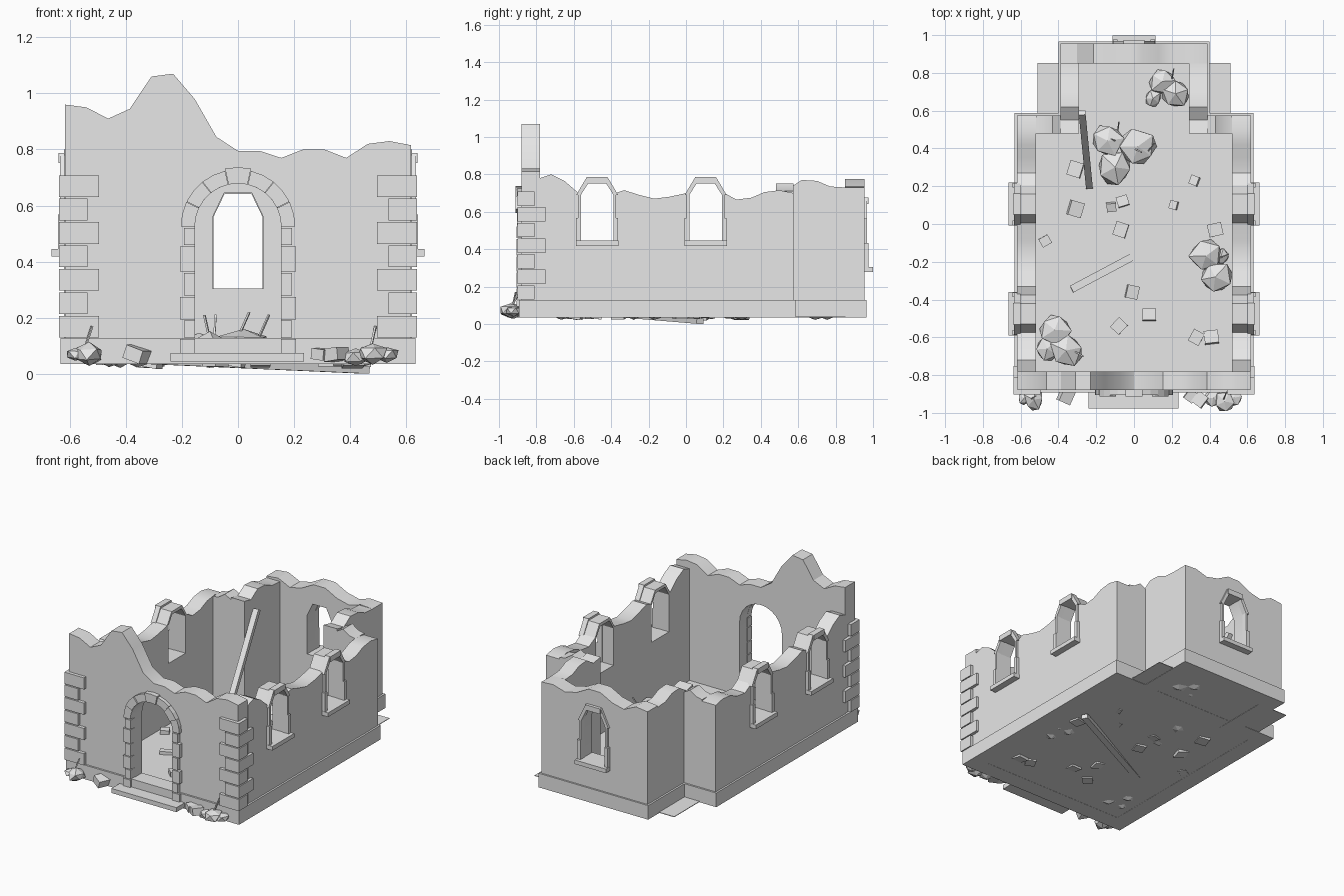
import bpy, bmesh, math, random
from mathutils import Vector, Matrix

if "Cube" in bpy.data.objects:
    bpy.data.objects.remove(bpy.data.objects["Cube"])

random.seed(4)
stone = bpy.data.materials.new("pale_grey_stone")
stone.diffuse_color = (0.8, 0.8, 0.8, 1)
stone.use_nodes = True
stone.node_tree.nodes["Principled BSDF"].inputs["Base Color"].default_value = stone.diffuse_color


def finish(name, bm, smooth=False):
    bmesh.ops.recalc_face_normals(bm, faces=bm.faces[:])
    me = bpy.data.meshes.new(name)
    bm.to_mesh(me)
    bm.free()
    me.materials.append(stone)
    ob = bpy.data.objects.new(name, me)
    bpy.context.collection.objects.link(ob)
    if smooth:
        me.shade_smooth()
        me.set_sharp_from_angle(angle=math.radians(30))
    return ob


def add_prism(bm, pts, axis, a, b):
    # outline (horizontal, z) extruded along x or y from a to b
    def pos(p, d):
        return (p[0], d, p[1]) if axis == 'y' else (d, p[0], p[1])
    lo = [bm.verts.new(pos(p, a)) for p in pts]
    hi = [bm.verts.new(pos(p, b)) for p in pts]
    bm.faces.new(lo)
    bm.faces.new(hi[::-1])
    for i in range(len(pts)):
        j = (i + 1) % len(pts)
        bm.faces.new((lo[i], lo[j], hi[j], hi[i]))


def add_box(bm, x0, x1, y0, y1, z0, z1):
    add_prism(bm, [(x0, z0), (x1, z0), (x1, z1), (x0, z1)], 'y', y0, y1)


def wall(name, axis, tops, a, b, cuts=()):
    # broken wall: ragged top, then openings cut through
    bm = bmesh.new()
    add_prism(bm, [(tops[0][0], BASE)] + tops + [(tops[-1][0], BASE)], axis, a, b)
    ob = finish(name, bm)
    for outline in cuts:
        cb = bmesh.new()
        add_prism(cb, outline, axis, min(a, b) - 0.1, max(a, b) + 0.1)
        cutter = finish("opening_cutter", cb)
        cutter.hide_render = True
        mod = ob.modifiers.new("opening", 'BOOLEAN')
        mod.object, mod.operation, mod.solver = cutter, 'DIFFERENCE', 'EXACT'
        bpy.context.view_layer.objects.active = ob
        bpy.ops.object.modifier_apply(modifier=mod.name)
        bpy.data.objects.remove(cutter)
    ob.data.shade_smooth()
    ob.data.set_sharp_from_angle(angle=math.radians(30))
    return ob


def even(x0, x1, heights):
    n = len(heights) - 1
    return [(x0 + (x1 - x0) * i / n, h) for i, h in enumerate(heights)]


BASE = 0.035
WIN_Y = (-0.475, 0.105)

# front wall with arched doorway
arch = [(0.155 * math.cos(t * math.pi / 12), 0.525 + 0.155 * math.sin(t * math.pi / 12))
        for t in range(13)]
door = [(-0.155, 0.125), (0.155, 0.125)] + arch
front = even(-0.617, 0.617, [.96, .95, .91, .945, 1.06, 1.07, .98, .845, .795,
                             .795, .77, .80, .80, .77, .82, .83, .815])
wall("front_wall", 'y', front, -0.88, -0.78, [door])


# side walls of the main room, each with two windows
def window_outline(c, w, z0, spring, top):
    return [(c - w, z0), (c + w, z0), (c + w, spring), (c + w * .55, top),
            (c - w * .55, top), (c - w, spring)]


def peak(c):
    return [(c - .1, .70), (c - .055, .775), (c + .055, .775), (c + .1, .70)]


side = ([(-.78, .78), (-.72, .80), (-.65, .765)] + peak(WIN_Y[0]) +
        [(-.33, .715), (-.25, .69), (-.17, .67), (-.09, .68)] + peak(WIN_Y[1]) +
        [(.27, .665), (.35, .675), (.42, .705), (.5, .715), (.575, .70)])
holes = [window_outline(c, .09, .445, .69, .755) for c in WIN_Y]
chancel = [(.48, .74), (.55, .725), (.62, .77), (.70, .765), (.77, .735), (.85, .73)]
for s, tag in ((1, "right"), (-1, "left")):
    wall(tag + "_side_wall", 'x', side, s * .52, s * .62, holes)
    wall(tag + "_chancel_wall", 'x', chancel, s * .29, s * .388)
    tops = even(.388, .52, [.725, .75, .72, .71])
    wall(tag + "_shoulder_wall", 'y', [(s * x, z) for x, z in tops], .48, .575)

# back wall with one window
back = even(-.388, .388, [.74, .75, .71, .73, .775, .775, .73, .71, .735, .73])
wall("back_wall", 'y', back, .85, .955, [window_outline(0, .09, .305, .56, .645)])

# plinth course around the outside
bm = bmesh.new()
for s in (1, -1):
    add_box(bm, *sorted((s * .60, s * .632)), -.892, .587, BASE, .128)
    add_box(bm, *sorted((s * .37, s * .60)), .56, .587, BASE, .128)
    add_box(bm, *sorted((s * .37, s * .40)), .587, .966, BASE, .128)
add_box(bm, -.60, .60, -.892, -.86, BASE, .128)
add_box(bm, -.37, .37, .94, .966, BASE, .128)
finish("plinth", bm)

# floors and doorstep
bm = bmesh.new()
add_box(bm, -.615, .615, -.875, .575, .036, .042)
finish("main_floor", bm)
bm = bmesh.new()
add_box(bm, -.51, .51, .57, .852, .037, .041)
add_box(bm, -.38, .38, .852, .95, .037, .041)
finish("chancel_floor", bm)
bm = bmesh.new()
add_box(bm, -.24, .235, -.978, -.87, .045, .075)
finish("doorstep", bm)

# corner stones, alternating long and short
bm = bmesh.new()
for s in (1, -1):
    for i in range(7):
        z = .13 + i * .0835
        fx, sy = (.495, -.81) if i % 2 == 0 else (.537, -.752)
        add_box(bm, *sorted((s * fx, s * .638)), -.902, -.85, z, z + .077)
        add_box(bm, *sorted((s * .60, s * .638)), -.902, sy, z, z + .077)
finish("corner_stones", bm)

# door surround: jamb stones and arch stones
bm = bmesh.new()
for s in (1, -1):
    for i, (z0, z1) in enumerate([(.075, .125), (.13, .19), (.195, .275), (.28, .36),
                                  (.365, .455), (.46, .52)]):
        add_box(bm, *sorted((s * .153, s * (.207 if i % 2 == 0 else .192))), -.905, -.86, z0, z1)
for i in range(7):
    a0, a1 = [math.pi * (i + d) / 7 for d in (0.01, 0.99)]
    ro = .212 if i == 3 else .204
    ang = [a0, (a0 + a1) / 2, a1]
    pts = [(r * math.cos(t), .525 + r * math.sin(t)) for r, seq in
           ((.154, ang), (ro, ang[::-1])) for t in seq]
    add_prism(bm, pts, 'y', -.912 if i % 2 else -.904, -.86)
finish("door_surround", bm)


# window surrounds: sill, stepped jambs, three-piece arch
def surround(name, axis, c, w, z0, spring, top, face, out):
    bm = bmesh.new()

    def block(h0, h1, a, b, d):
        add_prism(bm, [(c + h0, a), (c + h1, a), (c + h1, b), (c + h0, b)],
                  axis, face - out * .02, face + out * d)
    block(-w - .024, w + .024, z0 - .027, z0, .044)
    mid = (z0 + spring) / 2
    for s in (1, -1):
        block(s * w * .97, s * (w + .022), z0, mid, .022)
        block(s * w * .97, s * (w + .012), mid, spring, .014)
        add_prism(bm, [(c + s * w * .97, spring), (c + s * (w + .022), spring),
                       (c + s * w * .62, top + .03), (c + s * w * .53, top - .003)],
                  axis, face - out * .02, face + out * .014)
    block(-w * .62, w * .62, top - .003, top + .032, .02)
    finish(name, bm)


for s, tag in ((1, "right"), (-1, "left")):
    for c in WIN_Y:
        surround(tag + "_window_surround", 'x', c, .09, .445, .69, .755, s * .62, s)
surround("back_window_surround", 'y', 0, .09, .305, .56, .645, .955, 1)


# fallen timbers
def bar(name, p, q, w, t):
    p, q = Vector(p), Vector(q)
    d = q - p
    bm = bmesh.new()
    rot = d.to_track_quat('Y', 'Z').to_matrix().to_4x4()
    bmesh.ops.create_cube(bm, size=1, matrix=Matrix.Translation((p + q) / 2) @ rot @
                          Matrix.Diagonal((w, d.length, t, 1)))
    finish(name, bm)


bar("leaning_beam", (-.237, .20, .06), (-.275, .59, .65), .036, .03)
bar("fallen_plank", (-.33, -.345, .05), (.46, .075, .015), .04, .028)

# rubble boulders: x, y, z, radius
boulders = [(-.14, .44, .09, .095), (.02, .41, .10, .105), (-.10, .30, .08, .10),
            (.15, .755, .07, .08), (.22, .69, .07, .085), (.10, .665, .06, .05),
            (.38, -.17, .08, .095), (.43, -.28, .08, .095), (.46, -.17, .06, .05),
            (-.42, -.56, .08, .095), (-.36, -.67, .08, .095), (-.46, -.66, .07, .07),
            (-.53, -.93, .07, .06), (-.58, -.92, .07, .04), (.48, -.94, .075, .06),
            (.53, -.92, .07, .045), (.42, -.92, .06, .05)]
bm = bmesh.new()
for x, y, z, r in boulders:
    m = Matrix.Translation((x, y, z)) @ Matrix.Diagonal((1, 1, .68, 1)) @ \
        Matrix.Rotation(random.uniform(0, 6), 4, 'Z')
    new = bmesh.ops.create_icosphere(bm, subdivisions=1, radius=r, matrix=m)['verts']
    for v in new:
        v.co = Vector((x, y, z)) + (v.co - Vector((x, y, z))) * random.uniform(.82, 1.1)
        v.co.z = max(v.co.z, .022)
finish("rubble_boulders", bm)

# scattered broken blocks: x, y, size
blocks = [(-.31, .08, .08), (-.12, .09, .05), (-.06, .12, .06), (-.07, -.03, .075),
          (.32, .23, .05), (.21, .10, .045), (.43, -.03, .075), (-.47, -.09, .055),
          (-.01, -.36, .07), (.08, -.48, .07), (-.08, -.54, .07), (.33, -.60, .07),
          (.41, -.60, .075), (-.31, .29, .08), (-.36, -.91, .075), (.30, -.91, .06),
          (.35, -.93, .07)]
bm = bmesh.new()
for x, y, s in blocks:
    m = Matrix.Translation((x, y, .07 if y < -.9 else .05)) @ \
        Matrix.Rotation(random.uniform(0, 1.5), 4, 'Z') @ \
        Matrix.Rotation(random.uniform(-.35, .35), 4, 'X') @ Matrix.Diagonal((s, s * .9, s * .65, 1))
    bmesh.ops.create_cube(bm, size=1, matrix=m)
finish("broken_blocks", bm)

# thin splinters sticking out of the rubble
for x, y, z, dx, dy in [(-.10, .44, .12, -.02, .01), (-.085, .50, .12, .005, .04),
                        (.07, .38, .12, .04, .05), (.0, .40, .13, .04, -.02),
                        (.20, .76, .08, .01, .06), (.45, -.18, .08, .05, .02),
                        (-.34, -.66, .08, .07, -.04), (.47, -.94, .08, .02, .05),
                        (-.55, -.93, .08, .03, .02)]:
    bar("splinter", (x, y, z), (x + dx, y + dy, z + .09), .007, .007)
